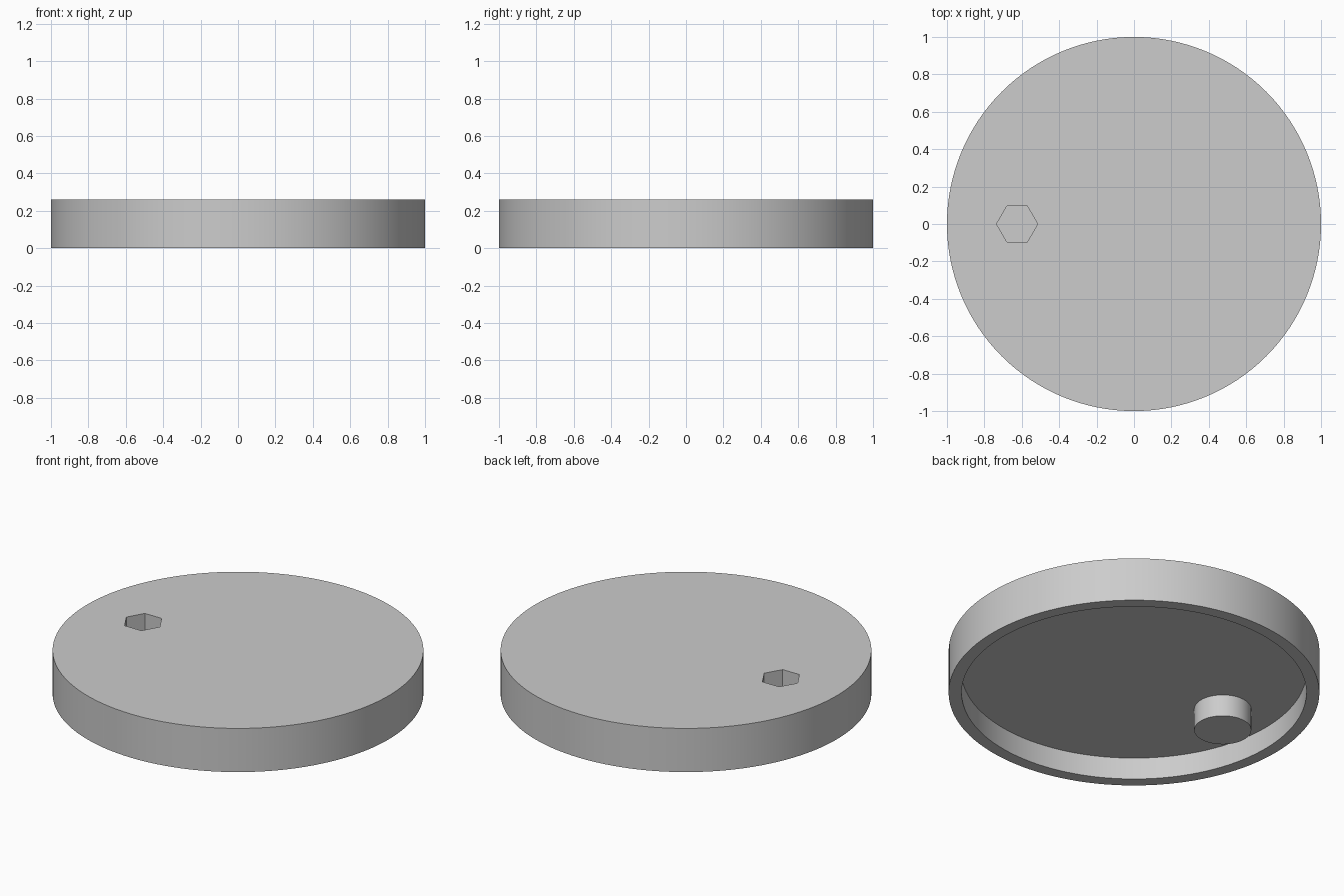
import bpy
import math

cube = bpy.data.objects.get("Cube")
if cube:
    bpy.data.objects.remove(cube, do_unlink=True)

HEIGHT = 0.26
RECESS = 0.13      # depth of the hollow underside
PEG_X = -0.625     # centre of the peg and its hex socket
SOCKET_FLOOR = 0.06

grey = bpy.data.materials.new("light_grey")
grey.use_nodes = True
colour = (0.604, 0.604, 0.604, 1)
grey.diffuse_color = colour
grey.node_tree.nodes["Principled BSDF"].inputs["Base Color"].default_value = colour


def cylinder(name, radius, bottom, top, x=0, sides=96):
    bpy.ops.mesh.primitive_cylinder_add(
        vertices=sides, radius=radius, depth=top - bottom,
        location=(x, 0, (bottom + top) / 2))
    obj = bpy.context.object
    obj.name = name
    obj.data.materials.append(grey)
    return obj


def combine(target, tool, operation):
    mod = target.modifiers.new(tool.name, "BOOLEAN")
    mod.operation = operation
    mod.solver = "EXACT"
    mod.object = tool
    bpy.context.view_layer.objects.active = target
    bpy.ops.object.modifier_apply(modifier=mod.name)
    bpy.data.objects.remove(tool, do_unlink=True)


# Round lid, hollowed from below
lid = cylinder("round_lid", 1.0, 0, HEIGHT, sides=128)
combine(lid, cylinder("recess_cutter", 0.93, -0.1, RECESS, sides=128), "DIFFERENCE")

# Peg hanging from the underside
combine(lid, cylinder("peg", 0.154, 0, RECESS + 0.05, PEG_X, 64), "UNION")

# Hexagonal socket sunk through the lid into the peg, corners along x
socket = cylinder("socket_cutter", 0.11, SOCKET_FLOOR, HEIGHT + 0.1, PEG_X, 6)
socket.rotation_euler.z = math.radians(30)
bpy.context.view_layer.update()
combine(lid, socket, "DIFFERENCE")

# Smooth walls with crisp rims
bpy.ops.object.select_all(action="DESELECT")
lid.select_set(True)
bpy.context.view_layer.objects.active = lid
bpy.ops.object.shade_smooth_by_angle(angle=math.radians(30))
